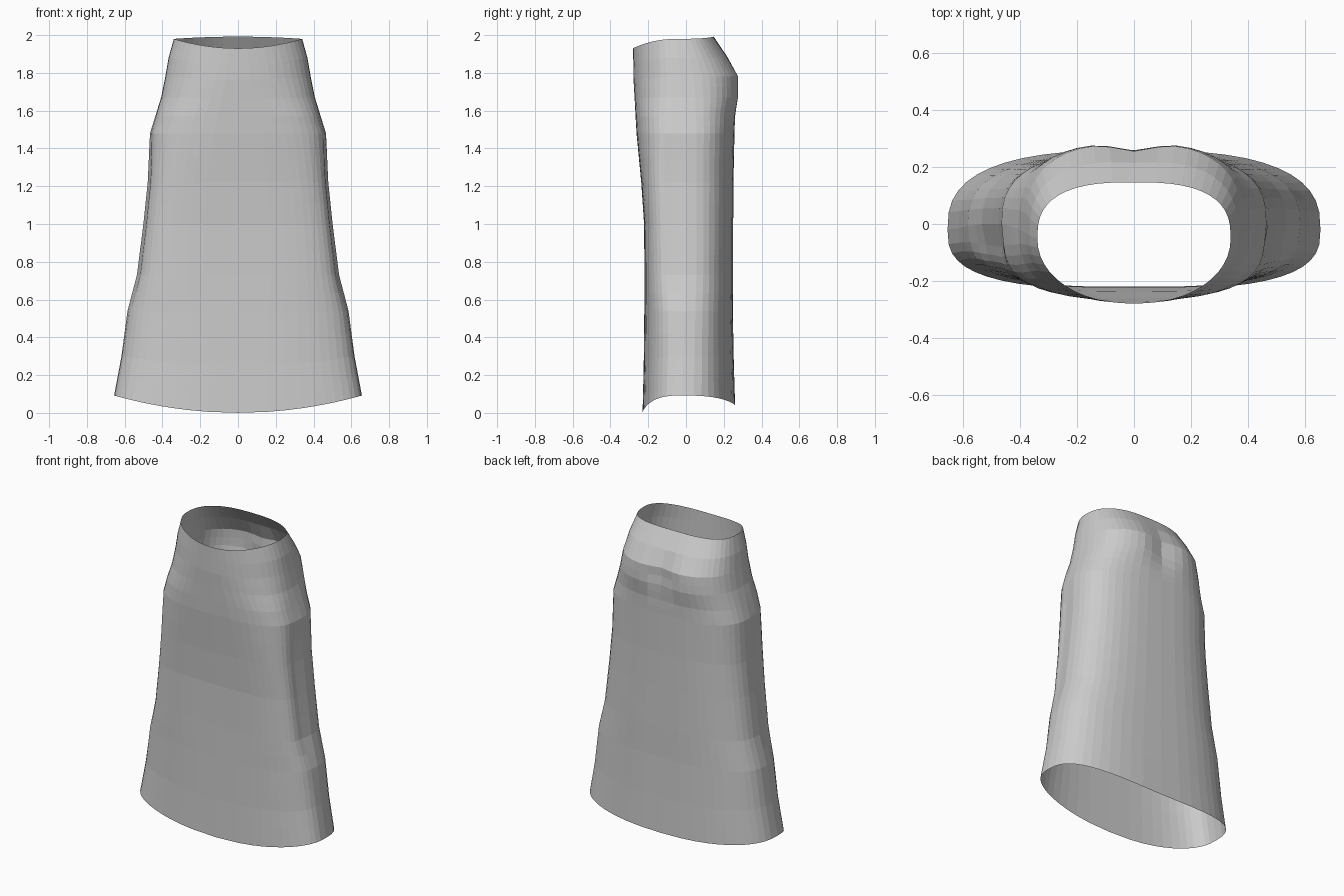
import bpy, bmesh
from math import sin, cos, pi, exp

if "Cube" in bpy.data.objects:
    bpy.data.objects.remove(bpy.data.objects["Cube"])

SEG = 48

# Key rings, waist to hem: z at side, half width, y front, y back, front squareness
KEYS = [
    (1.98, .34, -.28, .147, 2.1),
    (1.78, .385, -.278, .278, 2.3),
    (1.67, .407, -.272, .279, 2.6),
    (1.57, .438, -.267, .262, 3.0),
    (1.48, .466, -.262, .257, 3.1),
    (1.22, .478, -.237, .251, 3.8),
    (1.00, .501, -.222, .25, 3.9),
    (0.73, .535, -.22, .25, 3.7),
    (0.54, .585, -.221, .248, 3.1),
    (0.30, .617, -.224, .253, 2.9),
    (0.092, .656, -.23, .26, 2.9),
]


def clamp(v):
    return max(0.0, min(1.0, v))


def spow(v, p):
    return (1 if v >= 0 else -1) * abs(v) ** p


def ring_point(key, i):
    z, a, yf, yb, nf = key
    waist, hem = clamp((z - 1.5) / .48), clamp((.75 - z) / .66)
    yc = -.05 * waist - .02 * hem
    t = 2 * pi * i / SEG
    c, s = cos(t), sin(t)
    back = s >= 0
    n, depth = (2.7, yb - yc) if back else (nf, yc - yf)
    x = a * spow(c, 2 / n)
    y = yc + depth * spow(s, 2 / n)
    if back:                                    # seat cleft
        cleft = .026 * exp(-((z - 1.73) / .12) ** 2)
        y += cleft * s * (.3 - 1.3 * exp(-(x / .09) ** 2))
    else:                                       # hollow behind front side seams
        x -= c * .012 * clamp((nf - 2.9) / .6) * exp(-((y + .07) / .06) ** 2)
    # waist dips at the front, hem droops front and back
    dz = .012 * waist ** 2 if back else -.05 * waist ** 2
    dz -= (.052 if back else .092) * hem ** 1.5
    return x, y, z + dz * (1 - (x / a) ** 2)


# Add a halfway ring between keys, with a slight bow under the waist
levels = [KEYS[0]]
for k0, k1 in zip(KEYS, KEYS[1:]):
    mid = [(p + q) / 2 for p, q in zip(k0, k1)]
    if k0 is KEYS[0]:
        mid[1] += .005
        mid[3] += .008
    levels += [mid, k1]

# Skirt: a single open lofted tube
bm = bmesh.new()
rings = [[bm.verts.new(ring_point(k, i)) for i in range(SEG)] for k in levels]
for upper, lower in zip(rings, rings[1:]):
    for i in range(SEG):
        j = (i + 1) % SEG
        bm.faces.new((upper[i], lower[i], lower[j], upper[j]))
bmesh.ops.recalc_face_normals(bm, faces=bm.faces)
mesh = bpy.data.meshes.new("skirt")
bm.to_mesh(mesh)
bm.free()
skirt = bpy.data.objects.new("skirt", mesh)
bpy.context.collection.objects.link(skirt)
